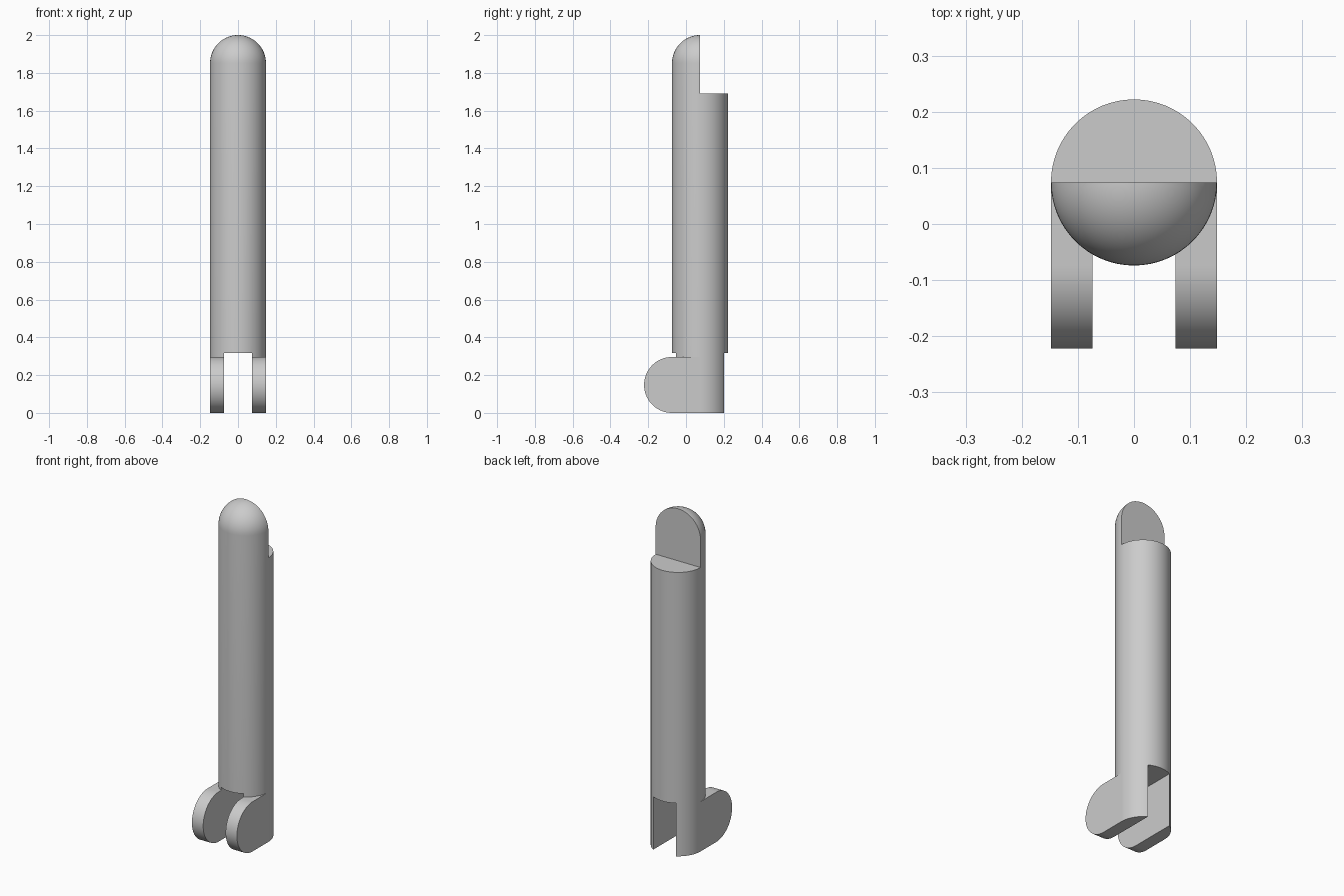
import bpy, bmesh, math
from mathutils import Matrix

R = 0.148           # shaft and lug radius
AXIS_Y = 0.074      # shaft centre line
LUG_Y = -0.074      # lug rounding centre line
SLOT_TOP = 0.316
STEP_Z = 1.69

cube = bpy.data.objects.get("Cube")
if cube:
    bpy.data.objects.remove(cube, do_unlink=True)

grey = bpy.data.materials.new("plain_grey")
grey.use_nodes = True
colour = (0.6, 0.6, 0.6, 1)
grey.diffuse_color = colour
grey.node_tree.nodes["Principled BSDF"].inputs["Base Color"].default_value = colour


def finish(name, bm):
    bmesh.ops.recalc_face_normals(bm, faces=bm.faces)
    mesh = bpy.data.meshes.new(name)
    bm.to_mesh(mesh)
    bm.free()
    mesh.materials.append(grey)
    obj = bpy.data.objects.new(name, mesh)
    bpy.context.collection.objects.link(obj)
    return obj


def box(name, x, y, z):
    bm = bmesh.new()
    size = [b - a for a, b in (x, y, z)]
    mid = [(a + b) / 2 for a, b in (x, y, z)]
    bmesh.ops.create_cube(bm, size=1, matrix=Matrix.Translation(mid) @ Matrix.Diagonal((*size, 1)))
    return finish(name, bm)


def extrude_x(name, outline, x0, x1):
    bm = bmesh.new()
    face = bm.faces.new([bm.verts.new((x0, y, z)) for y, z in outline])
    ext = bmesh.ops.extrude_face_region(bm, geom=[face])["geom"]
    moved = [v for v in ext if isinstance(v, bmesh.types.BMVert)]
    bmesh.ops.translate(bm, verts=moved, vec=(x1 - x0, 0, 0))
    return finish(name, bm)


def boolean(target, tool, operation):
    mod = target.modifiers.new(operation.lower(), 'BOOLEAN')
    mod.operation, mod.solver, mod.object = operation, 'EXACT', tool
    bpy.context.view_layer.objects.active = target
    bpy.ops.object.modifier_apply(modifier=mod.name)
    bpy.data.objects.remove(tool, do_unlink=True)


# Round shaft with a domed top, spun from half a profile
bm = bmesh.new()
arc = [math.radians(90 * i / 16) for i in range(17)]
profile = [(0, 0), (R, 0)] + [(R * math.cos(a), 2 - R + R * math.sin(a)) for a in arc]
verts = [bm.verts.new((r, AXIS_Y, z)) for r, z in profile]
edges = [bm.edges.new(pair) for pair in zip(verts, verts[1:])]
bmesh.ops.spin(bm, geom=verts + edges, cent=(0, AXIS_Y, 0), axis=(0, 0, 1),
               angle=math.tau, steps=64)
bmesh.ops.remove_doubles(bm, verts=bm.verts, dist=1e-5)
shaft = finish("slotted_shaft", bm)

# Half-lap cut at the back of the top, and fork slot through the foot
boolean(shaft, box("lap_cutter", (-1, 1), (AXIS_Y, 1), (STEP_Z, 3)), 'DIFFERENCE')
boolean(shaft, box("slot_cutter", (-R / 2, R / 2), (-1, 1), (-1, SLOT_TOP)), 'DIFFERENCE')

# Rounded hinge lugs on both sides of the slot
turn = [math.radians(90 + 180 * i / 32) for i in range(33)]
outline = [(AXIS_Y, 0), (AXIS_Y, 2 * R)]
outline += [(LUG_Y + R * math.cos(a), R + R * math.sin(a)) for a in turn]
lugs = [extrude_x(f"{side}_lug", outline, s * R / 2, s * R)
        for side, s in (("left", 1), ("right", -1))]

for obj in [shaft] + lugs:
    bpy.ops.object.select_all(action='DESELECT')
    obj.select_set(True)
    bpy.context.view_layer.objects.active = obj
    bpy.ops.object.shade_smooth_by_angle(angle=math.radians(30))
